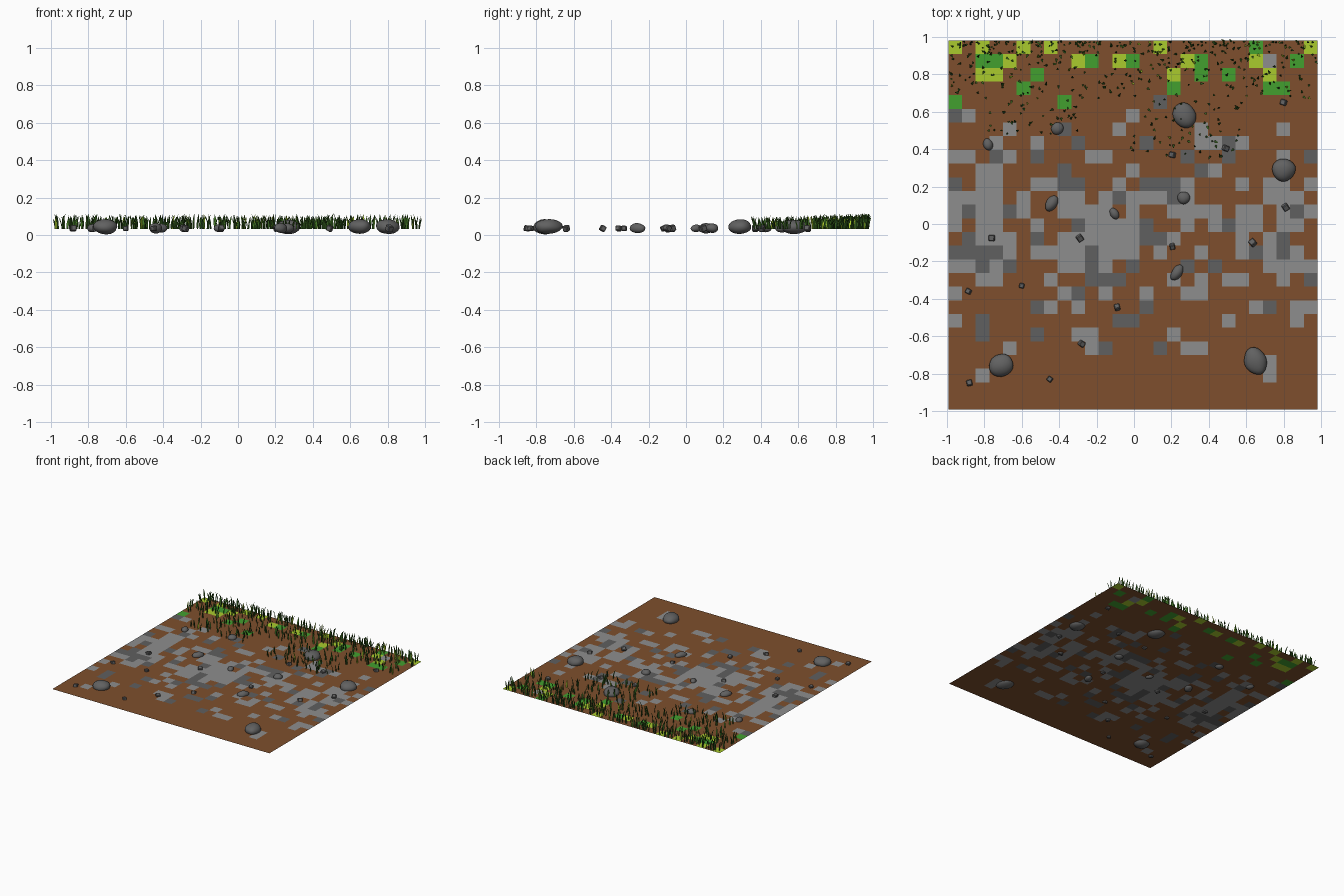
import bpy, bmesh, math, random
from mathutils import Vector, Matrix, noise

if "Cube" in bpy.data.objects:
    bpy.data.objects.remove(bpy.data.objects["Cube"])

random.seed(7)
LO, SIZE, N, GZ = -0.993, 1.974, 27, 0.032
CELL = SIZE / N


def material(name, rgb):
    m = bpy.data.materials.new(name)
    m.diffuse_color = (*rgb, 1)
    m.use_nodes = True
    m.node_tree.nodes["Principled BSDF"].inputs["Base Color"].default_value = m.diffuse_color
    return m


soil = material("soil", (0.21, 0.078, 0.026))
light = material("light_gravel", (0.27, 0.27, 0.27))
dark = material("dark_gravel", (0.115, 0.115, 0.115))
moss = material("moss", (0.055, 0.35, 0.028))
lime = material("lime_moss", (0.40, 0.60, 0.027))
blade_dark = material("blade_dark", (0.03, 0.10, 0.012))
blade_mid = material("blade_mid", (0.06, 0.20, 0.02))
stone = material("stone", (0.12, 0.12, 0.12))


def finish(bm, name, mats, smooth=False):
    me = bpy.data.meshes.new(name)
    bm.to_mesh(me)
    bm.free()
    for m in mats:
        me.materials.append(m)
    for p in me.polygons:
        p.use_smooth = smooth
    ob = bpy.data.objects.new(name, me)
    bpy.context.collection.objects.link(ob)
    return ob


# Ground: square tiles, moss near the back edge, gravel scattered densest mid-ground
MOSS = {0: [22], 1: [2, 3, 10, 13, 18, 25], 2: [6, 18, 20], 3: [5, 16, 23, 24], 4: [0, 8]}
LIME = {0: [0, 2, 5, 7, 15, 26], 1: [4, 9, 12, 17, 22], 2: [2, 3, 16, 23]}
bm = bmesh.new()
bmesh.ops.create_grid(bm, x_segments=N, y_segments=N, size=SIZE / 2)
bmesh.ops.translate(bm, verts=bm.verts, vec=(LO + SIZE / 2, LO + SIZE / 2, GZ))
for f in bm.faces:
    c = f.calc_center_median()
    col = int((c.x - LO) / CELL)
    row = N - 1 - int((c.y - LO) / CELL)
    if col in MOSS.get(row, []):
        f.material_index = 3
    elif col in LIME.get(row, []):
        f.material_index = 4
    elif random.random() < 0.66 * math.exp(-((row - 13.5) / 6.5) ** 2):
        f.material_index = 2 if random.random() < 0.25 else 1
finish(bm, "ground", [soil, light, dark, moss, lime])


# Stones: squashed, lightly lumpy balls sunk through the ground
def rock(name, x, y, rx, ry, rz, z, turn, subdiv, lump):
    bm = bmesh.new()
    bmesh.ops.create_icosphere(bm, subdivisions=subdiv, radius=1)
    seed = Vector((x * 17, y * 13, 3))
    for v in bm.verts:
        v.co *= 1 + lump * noise.noise(v.co * 0.9 + seed)
    bm.transform(Matrix.Translation((x, y, z)) @ Matrix.Rotation(math.radians(turn), 4, 'Z')
                 @ Matrix.Diagonal((rx, ry, rz, 1)))
    finish(bm, name, [stone], True)


for i, (x, y, rx, ry, rz, turn) in enumerate([
        (0.27, 0.58, 0.058, 0.073, 0.038, 30), (0.80, 0.29, 0.063, 0.06, 0.041, 0),
        (-0.71, -0.755, 0.065, 0.06, 0.04, 0), (0.65, -0.735, 0.058, 0.075, 0.04, 20),
        (-0.41, 0.51, 0.034, 0.033, 0.024, 0), (-0.78, 0.425, 0.025, 0.033, 0.022, 25),
        (-0.44, 0.11, 0.03, 0.045, 0.027, -30), (-0.105, 0.055, 0.023, 0.032, 0.02, 30),
        (0.265, 0.14, 0.034, 0.033, 0.025, 0), (0.23, -0.26, 0.028, 0.046, 0.026, -30)]):
    rock(f"rock_{i + 1}", x, y, rx, ry, rz, rz + 0.004 if rx > 0.05 else 0.036, turn, 3, 0.12)


# Pebbles: small angular bevelled blocks
for i, (x, y) in enumerate([
        (-0.76, -0.075), (-0.885, -0.36), (-0.60, -0.33), (-0.29, -0.075), (-0.09, -0.445),
        (-0.28, -0.64), (-0.45, -0.83), (-0.88, -0.85), (0.205, 0.37), (0.49, 0.405),
        (0.205, -0.12), (0.635, -0.10), (0.81, 0.09), (0.80, 0.65)]):
    bm = bmesh.new()
    bmesh.ops.create_cube(bm, size=0.027 + 0.007 * random.random())
    bmesh.ops.bevel(bm, geom=bm.edges[:], offset=0.004, segments=1, affect='EDGES')
    bm.transform(Matrix.Translation((x, y, 0.035)) @ Matrix.Rotation(random.random() * 1.5, 4, 'Z')
                 @ Matrix.Rotation(random.uniform(-0.5, 0.5), 4, 'X'))
    finish(bm, f"pebble_{i + 1}", [stone])


# Grass: bent tapering blades, thickest along the back edge
def blade(bm, x, y, height, turn, lean, mat):
    side = Vector((math.cos(turn), math.sin(turn), 0))
    fwd = Vector((-side.y, side.x, 0))
    rows = []
    for t, w in ((0, 0.004), (0.4, 0.006), (0.75, 0.004)):
        p = Vector((x, y, GZ + height * t)) + fwd * lean * t * t
        rows.append([bm.verts.new(p - side * w), bm.verts.new(p + fwd * 0.004),
                     bm.verts.new(p + side * w)])
    tip = bm.verts.new(Vector((x, y, GZ + height)) + fwd * lean)
    for a, b in zip(rows, rows[1:]):
        for k in range(3):
            f = bm.faces.new((a[k], a[(k + 1) % 3], b[(k + 1) % 3], b[k]))
            f.material_index = mat
    for k in range(3):
        f = bm.faces.new((rows[-1][k], rows[-1][(k + 1) % 3], tip))
        f.material_index = mat


bm = bmesh.new()
count = 0
while count < 480:
    x = random.uniform(-0.985, 0.975)
    depth = random.random() ** 1.9 * 0.68
    patch = 0.62 if -0.02 < x < 0.6 else 0.5 if -0.82 < x < -0.3 else 0.3
    if depth > patch:
        continue
    blade(bm, x, 0.975 - depth, random.uniform(0.058, 0.084) - 0.02 * depth,
          random.uniform(0, 2 * math.pi), random.uniform(0.008, 0.024),
          random.choices((0, 1, 2), (6, 3, 1))[0])
    count += 1
bmesh.ops.recalc_face_normals(bm, faces=bm.faces)
finish(bm, "grass_blades", [blade_dark, blade_mid, lime])
